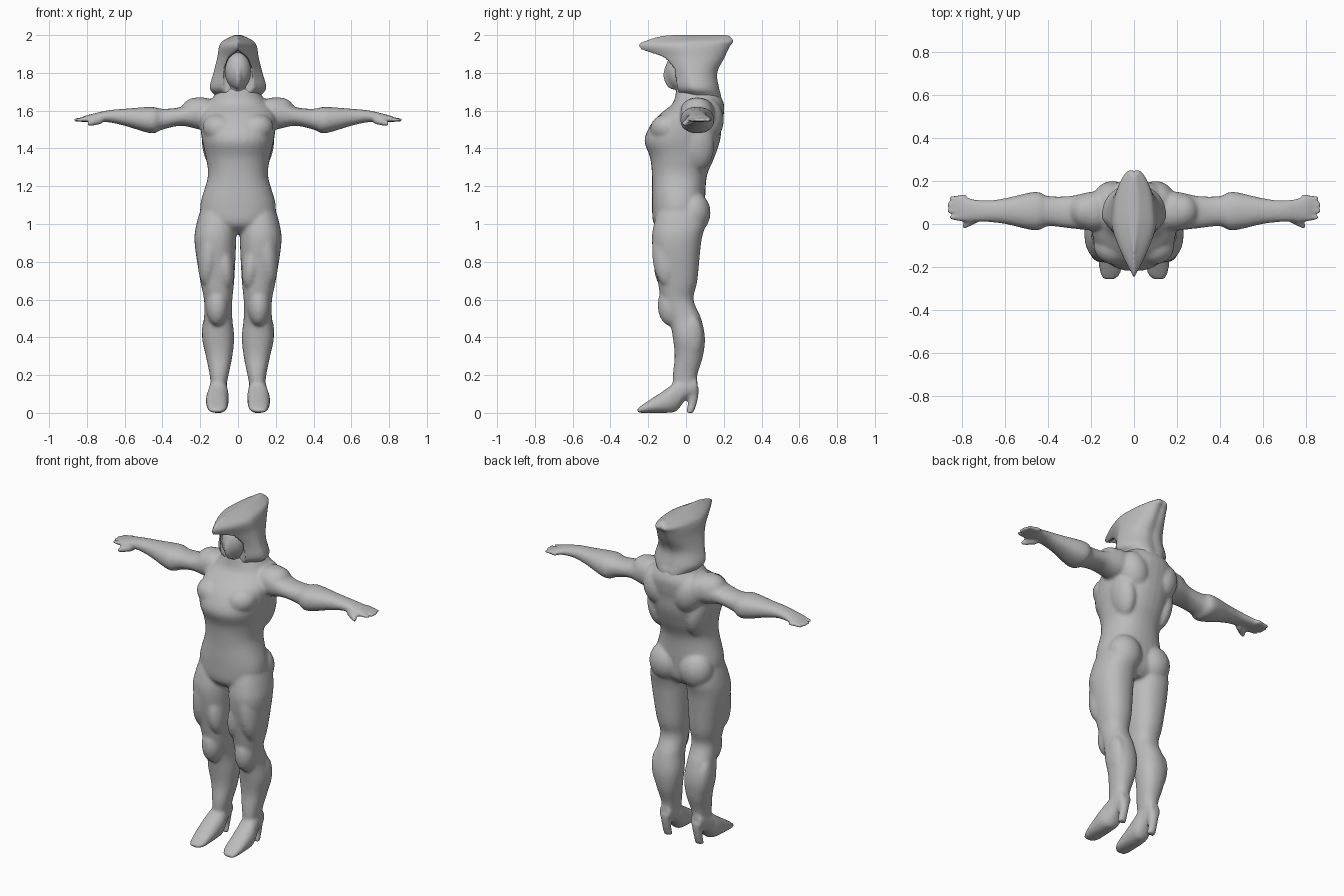
import bpy, bmesh, math
from mathutils import Matrix, Vector

old = bpy.data.objects.get("Cube")
if old:
    bpy.data.objects.remove(old, do_unlink=True)

grey = bpy.data.materials.new("plain grey")
grey.use_nodes = True
colour = (.5, .5, .5, 1)
grey.diffuse_color = colour
grey.node_tree.nodes["Principled BSDF"].inputs["Base Color"].default_value = colour

AXES = "xyz"
BOTH = (1, -1)


def refine(rows, steps=5):
    """Catmull-Rom interpolation between the given sections."""
    result = []
    for i in range(len(rows) - 1):
        before, start = rows[max(i - 1, 0)], rows[i]
        end, after = rows[i + 1], rows[min(i + 2, len(rows) - 1)]
        for step in range(steps):
            t = step / steps
            result.append([
                b + t / 2 * (c - a + t * (2 * a - 5 * b + 4 * c - d + t * (3 * (b - c) + d - a)))
                for a, b, c, d in zip(before, start, end, after)])
    return result + [rows[-1]]


def rounded(value, power):
    return math.copysign(abs(value) ** power, value)


def loft(bm, axis, rows, sides=BOTH, count=32, shape=None):
    """Skin rounded sections; a row is position, low, high, low, high."""
    along = AXES.index(axis)
    across, upward = [k for k in range(len(AXES)) if k != along]
    for side in sides:
        rings = []
        for position, low_a, high_a, low_b, high_b in refine(rows):
            ring = []
            for k in range(count):
                angle = math.tau * k / count
                u, v = rounded(math.cos(angle), .9), rounded(math.sin(angle), .9)
                if shape:
                    u, v = shape(u, v)
                point = Vector()
                point[along] = position
                point[across] = (low_a + high_a + u * (high_a - low_a)) / 2
                point[upward] = (low_b + high_b + v * (high_b - low_b)) / 2
                point.x *= side
                ring.append(bm.verts.new(point))
            rings.append(ring)
        for low, high in zip(rings, rings[1:]):
            for k in range(count):
                n = (k + 1) % count
                bm.faces.new((low[k], low[n], high[n], high[k]))
        bm.faces.new(rings[0])
        bm.faces.new(rings[-1])


def centred(rows):
    """Sections given as height, half width, front, back."""
    return [(height, -half, half, front, back) for height, half, front, back in rows]


def muscle(bm, centre, radii, tilt=0, sides=BOTH):
    """Ellipsoid, tilted sideways, on the given sides of the body."""
    x, y, z = centre
    for side in sides:
        place = Matrix.Translation((x * side, y, z))
        turn = Matrix.Rotation(math.radians(tilt * side), 4, "Y")
        bmesh.ops.create_uvsphere(bm, u_segments=24, v_segments=16, radius=1,
                                  matrix=place @ turn @ Matrix.Diagonal((*radii, 1)))


def finish(bm, name):
    bmesh.ops.recalc_face_normals(bm, faces=bm.faces)
    mesh = bpy.data.meshes.new(name)
    bm.to_mesh(mesh)
    bm.free()
    mesh.materials.append(grey)
    mesh.shade_smooth()
    obj = bpy.data.objects.new(name, mesh)
    bpy.context.collection.objects.link(obj)
    return obj


def soften(obj, voxel, iterations):
    """Fuse overlapping masses into one smooth skin."""
    fuse = obj.modifiers.new("fuse", "REMESH")
    fuse.mode = "VOXEL"
    fuse.voxel_size = voxel
    fuse.use_smooth_shade = True
    smooth = obj.modifiers.new("soften", "SMOOTH")
    smooth.factor = .5
    smooth.iterations = iterations


body = bmesh.new()

# Torso, from crotch to neck
loft(body, "z", centred([
    (.95, .09, -.11, .05), (1, .18, -.17, .09), (1.1, .2, -.18, .1), (1.25, .16, -.18, .11),
    (1.35, .17, -.19, .15), (1.44, .19, -.22, .18), (1.52, .2, -.19, .19), (1.58, .2, -.14, .2),
    (1.64, .16, -.07, .2), (1.72, .09, -.05, .16)]), sides=(1,))

# Legs, from ankle to hip
loft(body, "z", [
    (.1, .07, .14, -.07, .05), (.2, .05, .15, -.07, .06), (.3, .03, .17, -.06, .09),
    (.4, .02, .19, -.07, .1), (.5, .03, .18, -.09, .08), (.6, .03, .18, -.13, .04),
    (.7, .02, .2, -.15, .06), (.9, .01, .23, -.18, .08), (1, .01, .22, -.17, .1),
    (1.1, .02, .19, -.14, .08)])

# Shoes with arched soles, and their heels
loft(body, "y", [
    (-.26, .09, .14, 0, .02), (-.22, .06, .16, 0, .05), (-.1, .05, .17, 0, .13),
    (-.05, .05, .16, .01, .17), (0, .06, .15, .07, .19), (.06, .07, .14, .1, .18)])
loft(body, "z", [
    (0, .08, .13, 0, .04), (.06, .08, .13, .01, .06), (.13, .07, .14, 0, .07)])

# Arms, from shoulder to palm
loft(body, "x", [
    (.12, -.03, .15, 1.5, 1.65), (.2, -.03, .15, 1.5, 1.67), (.3, -.02, .13, 1.52, 1.62),
    (.4, -.01, .13, 1.5, 1.61), (.46, -.03, .15, 1.48, 1.62), (.6, 0, .12, 1.52, 1.61),
    (.7, .01, .11, 1.54, 1.6), (.82, .01, .13, 1.54, 1.57)])

# Four fingers, the middle ones longest, and a thumb
for finger in range(4):
    y = .03 + finger * .03
    reach = .86 + .01 * (finger in (1, 2))
    loft(body, "x", [(.78, y - .02, y + .02, 1.54, 1.57),
                     (reach, y - .01, y + .01, 1.54, 1.56)], count=12)
loft(body, "x", [(.72, .01, .05, 1.53, 1.57), (.76, -.01, .03, 1.52, 1.56),
                 (.8, -.03, 0, 1.52, 1.54)], count=12)

# Muscle masses
masses = {
    "shoulder": ((.22, .06, 1.6), (.08, .08, .07), 0),
    "chest": ((.09, -.1, 1.5), (.1, .09, .08), -20),
    "shoulder blade": ((.1, .11, 1.55), (.09, .09, .12), 15),
    "flank": ((.13, .06, 1.42), (.06, .09, .14), 8),
    "buttock": ((.1, .04, 1.06), (.1, .09, .11), 0),
    "outer thigh": ((.15, -.1, .86), (.06, .08, .19), -6),
    "inner thigh": ((.07, -.1, .78), (.05, .07, .13), 6),
    "knee": ((.11, -.08, .57), (.06, .07, .11), 0),
    "calf": ((.15, .03, .4), (.04, .06, .12), 5),
}
for centre, radii, tilt in masses.values():
    muscle(body, centre, radii, tilt)
soften(finish(body, "body"), .009, 7)


def hood_shape(u, v):
    """Pointed towards the front, pinched at the middle of the back."""
    if v < 0:
        return rounded(u, 0) * (1 - abs(v) ** 1.4), v
    return u, v - .05 * max(0, 1 - abs(u) * 3)


# Arched cutter for the face opening of the hood
half_arch = [(.08, 1.6), (.08, 1.75), (.07, 1.83), (.05, 1.88), (0, 1.92)]
outline = half_arch + [(-x, z) for x, z in reversed(half_arch[:-1])]
arch = bmesh.new()
front_face = arch.faces.new([arch.verts.new((x, -.4, z)) for x, z in outline])
block = bmesh.ops.extrude_face_region(arch, geom=[front_face], use_keep_orig=True)["geom"]
moved = [item for item in block if isinstance(item, bmesh.types.BMVert)]
bmesh.ops.translate(arch, verts=moved, vec=(0, .36, 0))
opening = finish(arch, "hood_opening_cutter")
opening.hide_render = True
opening.hide_viewport = True

# Hood, from collar to flat crest
shell = bmesh.new()
loft(shell, "z", centred([
    (1.64, .1, -.03, .19), (1.68, .12, -.07, .19), (1.72, .15, -.11, .18),
    (1.8, .13, -.13, .17), (1.88, .11, -.19, .21), (1.94, .1, -.25, .24),
    (1.97, .08, -.22, .26), (2, .02, -.12, .23)]), sides=(1,), count=64, shape=hood_shape)
hood = finish(shell, "hood")
cut = hood.modifiers.new("face opening", "BOOLEAN")
cut.operation = "DIFFERENCE"
cut.solver = "EXACT"
cut.object = opening
soften(hood, .007, 4)

# Blank face with a soft central ridge, and the neck below it
head = bmesh.new()
muscle(head, (0, -.03, 1.81), (.07, .08, .1), sides=(1,))
muscle(head, (0, -.06, 1.79), (.03, .06, .08), sides=(1,))
loft(head, "z", centred([(1.62, .08, -.06, .08), (1.7, .06, -.05, .06),
                         (1.78, .05, -.06, .05)]), sides=(1,))
soften(finish(head, "face"), .007, 6)
